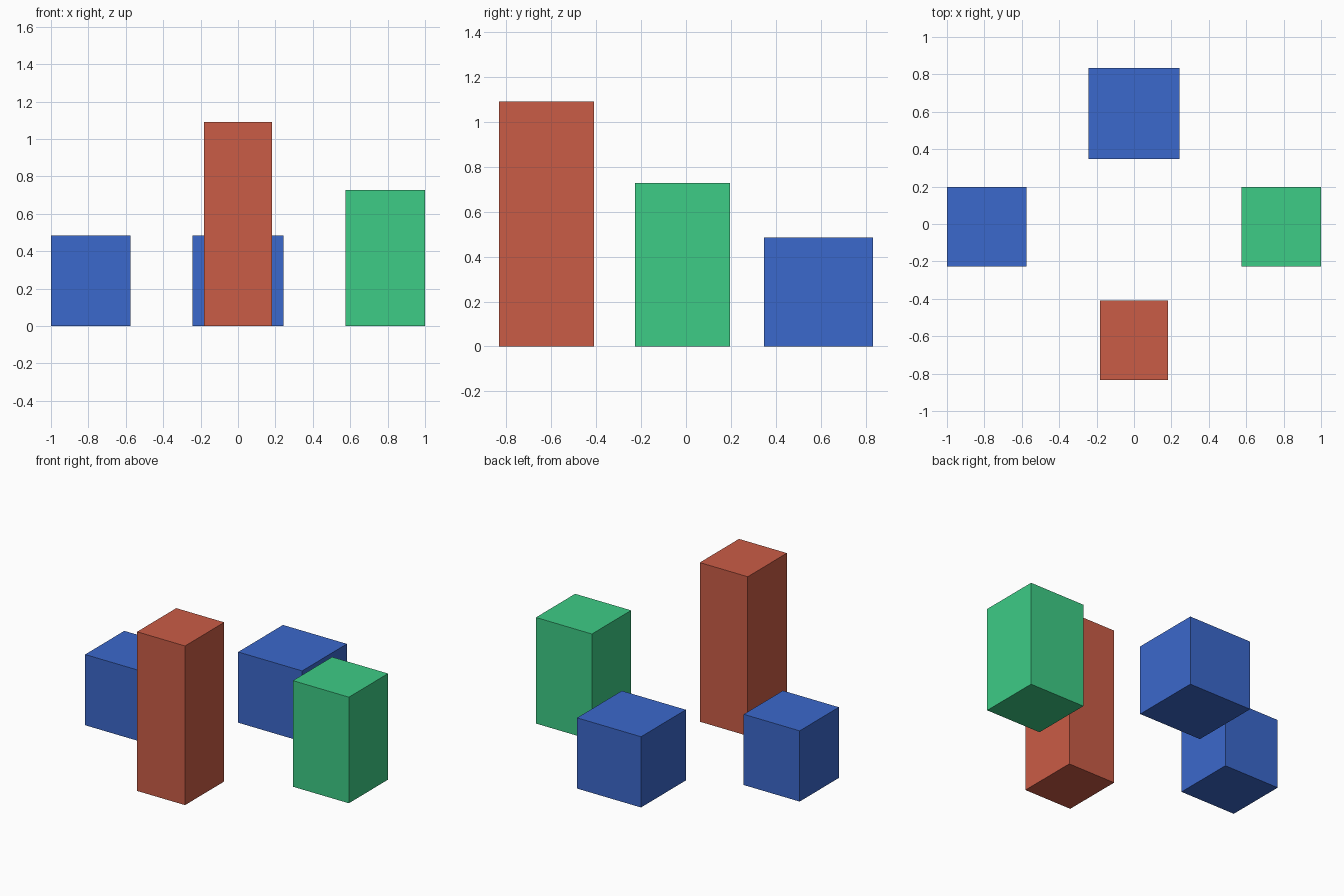
import bpy
import bmesh
from mathutils import Matrix, Vector

if "Cube" in bpy.data.objects:
    bpy.data.objects.remove(bpy.data.objects["Cube"])

U = 2 / 33  # grid module: the model is 33 modules wide


def linear(c):
    c /= 255
    return c / 12.92 if c <= 0.04045 else ((c + 0.055) / 1.055) ** 2.4


def material(name, rgb):
    mat = bpy.data.materials.new(name)
    mat.diffuse_color = (*[linear(c) for c in rgb], 1)
    mat.use_nodes = True
    mat.node_tree.nodes["Principled BSDF"].inputs["Base Color"].default_value = mat.diffuse_color
    return mat


def block(name, x, y, size, mat):
    """Box standing on the ground; x, y is its centre, all in modules."""
    bm = bmesh.new()
    bmesh.ops.create_cube(bm, size=1)
    bmesh.ops.scale(bm, vec=Vector(size) * U, verts=bm.verts)
    bmesh.ops.translate(bm, vec=(0, 0, size[2] * U / 2), verts=bm.verts)
    mesh = bpy.data.meshes.new(name)
    bm.to_mesh(mesh)
    bm.free()
    mesh.materials.append(mat)
    obj = bpy.data.objects.new(name, mesh)
    obj.location = (x * U, y * U, 0)
    bpy.context.collection.objects.link(obj)


red = material("brick red", (202, 92, 70))
green = material("green", (61, 204, 134))
blue = material("blue", (59, 104, 204))

# Four separate blocks in a cross arrangement
block("front_tall_block", 0, -10.25, (6, 7, 18), red)
block("right_medium_block", 13, -0.25, (7, 7, 12), green)
block("left_low_block", -13, -0.25, (7, 7, 8), blue)
block("back_low_block", 0, 9.75, (8, 8, 8), blue)
